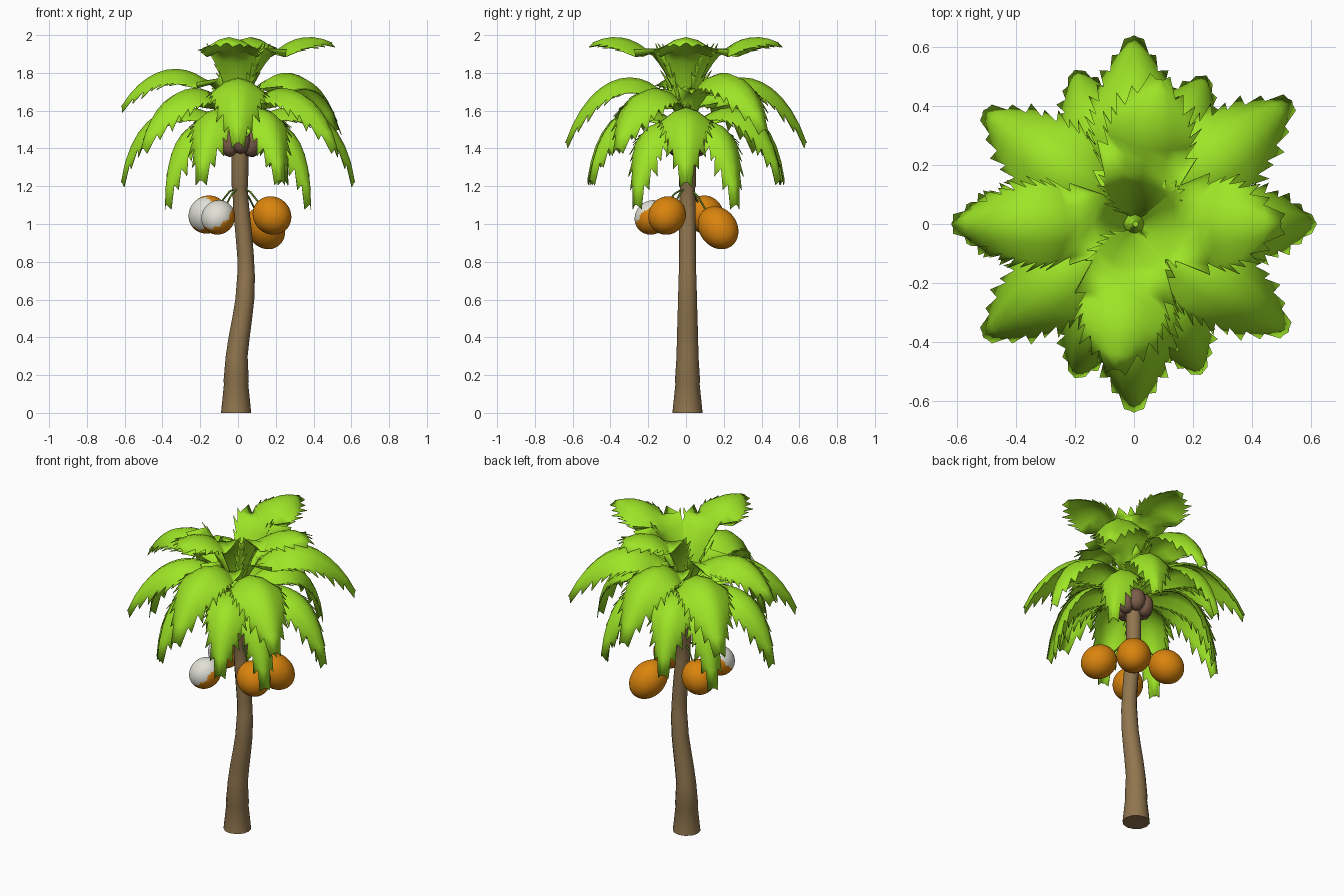
import bpy, bmesh, math
from mathutils import Vector

if "Cube" in bpy.data.objects:
    bpy.data.objects.remove(bpy.data.objects["Cube"])


def mat(name, c):
    m = bpy.data.materials.new(name)
    m.diffuse_color = (*c, 1)
    m.use_nodes = True
    m.node_tree.nodes["Principled BSDF"].inputs["Base Color"].default_value = m.diffuse_color
    return m


LEAF = mat("leaf_green", (0.34, 0.78, 0.02))
STEM = mat("stem_green", (0.12, 0.26, 0.03))
BARK = mat("bark_brown", (0.28, 0.18, 0.077))
CROWN = mat("crown_brown", (0.195, 0.107, 0.066))
HUSK = mat("husk_orange", (0.70, 0.23, 0.004))
FLESH = mat("flesh_white", (0.75, 0.75, 0.68))


def finish(name, bm, mats, angle=50):
    bmesh.ops.recalc_face_normals(bm, faces=bm.faces)
    me = bpy.data.meshes.new(name)
    bm.to_mesh(me)
    bm.free()
    for m in mats:
        me.materials.append(m)
    ob = bpy.data.objects.new(name, me)
    bpy.context.collection.objects.link(ob)
    bpy.ops.object.select_all(action='DESELECT')
    ob.select_set(True)
    bpy.context.view_layer.objects.active = ob
    bpy.ops.object.shade_smooth_by_angle(angle=math.radians(angle))
    return ob


def bezier(p, t):
    s = 1 - t
    return p[0] * s**3 + p[1] * 3*s*s*t + p[2] * 3*s*t*t + p[3] * t**3


# Trunk: rings of (z, centre x, radius), with a few shallow bark steps
bm = bmesh.new()
rings = [(0, -0.01, 0.080), (0.155, -0.01, 0.064), (0.165, -0.01, 0.067),
         (0.30, -0.007, 0.058), (0.4, 0.006, 0.056), (0.5, 0.022, 0.053),
         (0.6, 0.036, 0.050), (0.73, 0.043, 0.047), (0.74, 0.043, 0.045),
         (0.83, 0.040, 0.044), (0.95, 0.030, 0.044), (1.07, 0.018, 0.043),
         (1.19, 0.010, 0.040), (1.2, 0.01, 0.044), (1.4, 0.01, 0.045), (1.5, 0.01, 0.05)]
SIDES = 12
prev = None
for z, cx, r in rings:
    ring = [bm.verts.new((cx + r * math.cos(a), 0.008 + r * math.sin(a), z))
            for a in (2 * math.pi * i / SIDES for i in range(SIDES))]
    if prev:
        for i in range(SIDES):
            j = (i + 1) % SIDES
            bm.faces.new((prev[i], prev[j], ring[j], ring[i]))
    else:
        bm.faces.new(ring[::-1])
    prev = ring
bm.faces.new(prev)
finish("trunk", bm, [BARK])

# Crown: brown core with lumpy frond bases around it
bm = bmesh.new()
for k in range(7):
    a = 2 * math.pi * k / 7 + 0.3
    g = bmesh.ops.create_icosphere(bm, subdivisions=2, radius=0.053)
    for v in g["verts"]:
        v.co.z *= 1.35
        v.co += Vector((0.01 + 0.072 * math.cos(a), 0.072 * math.sin(a),
                        1.425 + 0.015 * (k % 2)))
g = bmesh.ops.create_cone(bm, cap_ends=True, segments=10, radius1=0.09,
                          radius2=0.04, depth=0.15)
for v in g["verts"]:
    v.co += Vector((0.01, 0, 1.46))
finish("crown", bm, [CROWN])

# Green bud in the middle of the fronds
bm = bmesh.new()
g = bmesh.ops.create_cone(bm, cap_ends=True, segments=8, radius1=0.05,
                          radius2=0.01, depth=0.16)
for v in g["verts"]:
    v.co += Vector((0.005, 0, 1.59))
finish("leaf_bud", bm, [LEAF])


# Fronds: cupped blades along a curve in the radial plane, saw-toothed edges
def frond(name, az, prof, half, cup, bias, n=14):
    a = math.radians(az)
    out, side = Vector((math.cos(a), math.sin(a), 0)), Vector((-math.sin(a), math.cos(a), 0))
    pts = [out * r + Vector((0, 0, z)) for r, z in prof]
    bm = bmesh.new()
    rows, tans = [], []
    for i in range(n + 1):
        t = i / n
        c = bezier(pts, t)
        tan = (bezier(pts, t + 0.01) - bezier(pts, t - 0.01)).normalized()
        nrm = tan.cross(side).normalized()
        if nrm.dot(out) + nrm.z < 0:
            nrm = -nrm
        w = half * max(0.09, max(0, math.sin(math.pi * t**bias))**0.7)
        row = [bm.verts.new(c + side * (w * u * (1 - 0.08 * abs(u)))
                            - nrm * (w * cup * abs(u)**1.7))
               for u in (-1, -0.5, 0, 0.5, 1)]
        rows.append(row)
        tans.append((tan, nrm))
    for i in range(n):
        for j in range(4):
            bm.faces.new((rows[i][j], rows[i][j+1], rows[i+1][j+1], rows[i+1][j]))
        if i < 2:
            continue
        # one tooth per side and step, alternating in length, small at the tip
        tan, nrm = tans[i]
        k = (1.2 if i % 2 else 0.8) * (0.6 if i == n - 1 else 1)
        for j, s in ((0, -1), (4, 1)):
            p, q = rows[i][j], rows[i+1][j]
            tip = bm.verts.new(q.co + (tan * 0.028 + side * (s * 0.03) - nrm * 0.045 * cup) * k)
            bm.faces.new((p, q, tip) if s < 0 else (q, p, tip))
    ob = finish(name, bm, [LEAF], 60)
    md = ob.modifiers.new("thickness", 'SOLIDIFY')
    md.thickness = 0.004
    return ob


top = [(0.02, 1.50), (0.05, 1.82), (0.25, 2.08), (0.50, 1.96)]
high = [(0.02, 1.50), (0.10, 1.85), (0.42, 1.95), (0.62, 1.62)]
high_b = [(0.02, 1.50), (0.10, 1.85), (0.47, 1.95), (0.68, 1.50)]
mid = [(0.02, 1.50), (0.10, 1.84), (0.47, 1.92), (0.64, 1.43)]
mid_b = [(0.02, 1.50), (0.10, 1.78), (0.47, 1.84), (0.64, 1.40)]
low = [(0.02, 1.48), (0.12, 1.65), (0.54, 1.76), (0.62, 1.22)]
low_b = [(0.02, 1.48), (0.12, 1.65), (0.48, 1.75), (0.56, 1.23)]
hang = [(0.02, 1.46), (0.10, 1.58), (0.44, 1.66), (0.47, 1.10)]
layers = [("top_frond", top, 0.15, 0.38, 1.6, (0, 80, -97)),
          ("high_frond", high, 0.14, 0.5, 1.15, (180,)),
          ("high_frond_long", high_b, 0.155, 0.5, 1.15, (38,)),
          ("middle_frond", mid, 0.145, 0.5, 1.15, (90, -90)),
          ("middle_frond_side", mid_b, 0.145, 0.5, 1.15, (143, 217, -35)),
          ("low_frond", low, 0.13, 0.5, 1.1, (0, 180)),
          ("low_frond_side", low_b, 0.12, 0.5, 1.1, (64, 111, -66, -111)),
          ("hanging_frond", hang, 0.11, 0.5, 1.1, (35, 145, 215, -35))]
for name, prof, half, cup, bias, azs in layers:
    for k, az in enumerate(azs):
        frond(f"{name}_{k + 1}", az, prof, half, cup, bias)

# Coconuts on thin stems: centre, radius, stretch, white flesh direction and limit
nuts = [((0.18, -0.10, 1.045), 0.098, 1.1, None, 0),
        ((0.145, 0.17, 0.98), 0.10, 1.25, None, 0),
        ((-0.16, 0.10, 1.05), 0.098, 1.08, (-0.62, -0.78, 0.1), 0.55),
        ((-0.105, -0.18, 1.035), 0.088, 1.1, (-0.42, -0.6, 0.65), 0.18)]
for k, (c, r, stretch, white, limit) in enumerate(nuts):
    c = Vector(c)
    top_pt = Vector((0.01, 0.008, 1.2))
    axis = (c - top_pt).normalized()
    bm = bmesh.new()
    bmesh.ops.create_icosphere(bm, subdivisions=4, radius=1)
    for f in bm.faces:
        d = f.calc_center_median()
        if white:
            wobble = 0.06 * math.sin(9 * d.x + 7 * d.z)
            f.material_index = int(d.dot(Vector(white).normalized()) > limit + wobble)
    for v in bm.verts:
        d = v.co.copy()
        v.co = c + r * (d + axis * d.dot(axis) * (stretch - 1))
    finish(f"coconut_{k + 1}", bm, [HUSK, FLESH])

    cu = bpy.data.curves.new(f"coconut_stem_{k + 1}", 'CURVE')
    cu.dimensions = '3D'
    cu.bevel_depth = 0.005
    cu.bevel_resolution = 1
    sp = cu.splines.new('POLY')
    end = c - axis * r * 0.9
    bend = (top_pt + end) / 2 + Vector((0, 0, 0.02))
    sp.points.add(2)
    for p, q in zip(sp.points, (top_pt, bend, end)):
        p.co = (*q, 1)
    cu.materials.append(STEM)
    bpy.context.collection.objects.link(bpy.data.objects.new(cu.name, cu))
